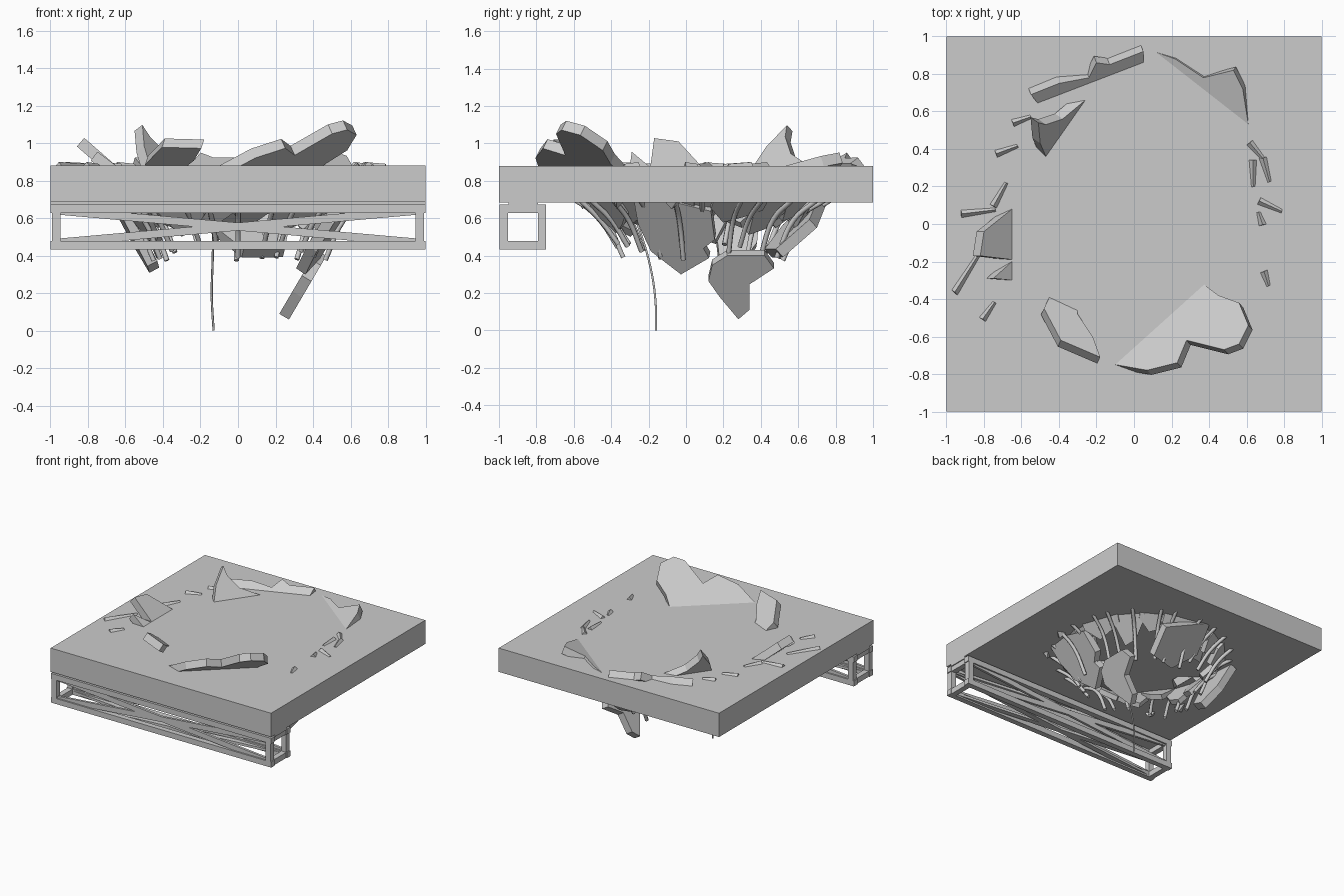
import bpy, bmesh, math, random
from mathutils import Vector

if "Cube" in bpy.data.objects:
    bpy.data.objects.remove(bpy.data.objects["Cube"])

random.seed(4)
CX, CY = 0.0, 0.09          # centre of the broken ring


def finish(bm, name):
    bmesh.ops.recalc_face_normals(bm, faces=bm.faces)
    me = bpy.data.meshes.new(name)
    bm.to_mesh(me)
    bm.free()
    ob = bpy.data.objects.new(name, me)
    bpy.context.collection.objects.link(ob)
    return ob


def box(name, lo, hi):
    bm = bmesh.new()
    bmesh.ops.create_cube(bm, size=1)
    for v in bm.verts:
        v.co = [l + (c + 0.5) * (h - l) for c, l, h in zip(v.co, lo, hi)]
    return finish(bm, name)


def bar(name, a, b, w, d):
    """Straight bar from a to b with a rectangular section."""
    a, b = Vector(a), Vector(b)
    bm = bmesh.new()
    bmesh.ops.create_cube(bm, size=1)
    for v in bm.verts:
        v.co = (v.co.x * w, v.co.y * d, v.co.z * (b - a).length)
    ob = finish(bm, name)
    ob.location = (a + b) / 2
    ob.rotation_mode = 'QUATERNION'
    ob.rotation_quaternion = (b - a).to_track_quat('Z', 'Y')
    return ob


def plate(name, o, az, slope, pts, z0=0.88, th=0.06):
    """Broken plate: plan outline lying on a plane that rises outward along az."""
    a = math.radians(az)
    n = Vector((math.cos(a), math.sin(a)))
    down = Vector((n.x * slope, n.y * slope, -1)).normalized() * th
    bm = bmesh.new()
    vs = [bm.verts.new((x, y, z0 + slope * ((x - o[0]) * n.x + (y - o[1]) * n.y)))
          for x, y in pts]
    f = bm.faces.new(vs)
    r = bmesh.ops.extrude_face_region(bm, geom=[f], use_keep_orig=True)
    for v in r['geom']:
        if isinstance(v, bmesh.types.BMVert):
            v.co += down
    return finish(bm, name)


def rod(name, pts, radius):
    cu = bpy.data.curves.new(name, 'CURVE')
    cu.dimensions = '3D'
    cu.resolution_u = 5
    cu.bevel_depth = radius
    cu.bevel_resolution = 1
    cu.use_fill_caps = True
    s = cu.splines.new('BEZIER')
    s.bezier_points.add(len(pts) - 1)
    for p, co in zip(s.bezier_points, pts):
        p.co = co
        p.handle_left_type = p.handle_right_type = 'AUTO'
    ob = bpy.data.objects.new(name, cu)
    bpy.context.collection.objects.link(ob)


# Ceiling slab
box("slab", (-1, -1, 0.685), (1, 1, 0.88))

# Lattice girder under the front edge
Y, Z = (-0.975, -0.77), (0.455, 0.65)
for y in Y:
    for z in Z:
        bar("girder_chord", (-1, y, z), (1, y, z), 0.045, 0.045)
    for x in (-0.97, 0.97):
        bar("girder_post", (x, y, Z[0]), (x, y, Z[1]), 0.045, 0.045)
    for s in (1, -1):
        bar("girder_side_brace", (-0.96 * s, y, 0.47), (0.96 * s, y, 0.64), 0.02, 0.042)
for z in Z:
    for x in (-0.97, 0.97):
        bar("girder_tie", (x, Y[0], z), (x, Y[1], z), 0.045, 0.045)
    for s in (1, -1):
        bar("girder_flat_brace", (-0.96 * s, Y[0], z), (0.96 * s, Y[1], z), 0.042, 0.02)
box("girder_packing", (-1, -0.95, 0.667), (1, -0.79, 0.687))

# Large plates that break through the top of the slab
plate("front_right_plate", (-0.1, -0.75), -48, 0.67,
      [(-.1, -.75), (.07, -.78), (.23, -.74), (.28, -.62), (.48, -.67), (.56, -.64),
       (.61, -.54), (.56, -.42), (.45, -.38), (.37, -.32), (.2, -.2), (.05, -.1),
       (-.1, -.2), (-.15, -.3), (-.12, -.5)])
plate("front_left_plate", (-0.39, -0.42), -115, 0.8,
      [(-.48, -.45), (-.39, -.62), (-.18, -.71), (-.22, -.6), (-.3, -.48), (-.3, -.3), (-.4, -.28)])
plate("back_left_plate", (-0.47, 0.36), 145, 1.6,
      [(-.47, .36), (-.5, .43), (-.51, .54), (-.47, .53), (-.38, .56), (-.26, .66),
       (-.2, .5), (-.28, .36), (-.4, .3)])
plate("left_plate", (-0.65, 0), 180, 0.87,
      [(-.65, .08), (-.8, -.04), (-.82, -.17), (-.65, -.19), (-.48, -.15), (-.4, -.02), (-.5, .1)])
plate("left_small_plate", (-0.65, 0), 180, 0.75,
      [(-.65, -.2), (-.75, -.29), (-.65, -.3), (-.5, -.33), (-.5, -.2)])
plate("back_rim_plate", (-0.25, 0.78), 111, 0.8,
      [(-.55, .69), (-.4, .75), (-.24, .78), (-.2, .86), (-.13, .85), (.05, .92),
       (.05, .7), (-.1, .6), (-.4, .5)], 0.905)
plate("back_right_rim_plate", (0.1, 0.93), 52, 0.4,
      [(.05, .94), (.22, .88), (.37, .78), (.53, .82), (.58, .72), (.61, .53),
       (.5, .42), (.3, .4), (.1, .6)])

# Plates hanging below
plate("right_hanging_plate", (0.58, -0.05), -8, 1.5,
      [(.57, -.28), (.56, .14), (.46, .16), (.42, .1), (.39, .13), (.31, -.02), (.37, -.18), (.46, -.25)], 0.74)
plate("lowest_plate", (0.42, 0.3), 0, 1.7,
      [(.39, .14), (.42, .22), (.42, .42), (.38, .47), (.33, .34), (.25, .34), (.22, .28), (.29, .18), (.34, .12)], 0.43, .06)
plate("back_hanging_plate", (0.1, 0.75), 105, 0.95,
      [(.28, .66), (-.1, .72), (-.14, .52), (.03, .42), (.25, .48)], 0.72)
plate("left_hanging_plate", (-0.62, 0.25), 185, 1.9,
      [(-.62, .14), (-.62, .4), (-.5, .38), (-.42, .28), (-.43, .18)], 0.72)

# Thin splinters just showing above the slab: heading, centre, length
for az, x, y, l in ((25, -.6, .56, .1), (25, -.68, .4, .12), (65, -.72, .16, .14),
                    (10, -.83, .07, .18), (60, -.89, -.25, .26), (60, -.78, -.46, .11),
                    (-45, .66, .39, .12), (-70, .71, .29, .13), (-85, .64, .27, .14),
                    (-20, .73, .1, .13), (100, .68, .03, .07), (-65, .71, -.29, .08)):
    a = math.radians(az)
    t = Vector((math.cos(a), math.sin(a)))
    n = Vector((-t.y, t.x))
    c = Vector((x, y))
    if n.dot(c - Vector((CX, CY))) < 0:
        n = -n
    pts = [c - t * l / 2, c + t * l / 2 - n * .01, c + t * l * .6 - n * .13,
           c - n * .22, c - t * l * .7 - n * .12]
    plate("rim_splinter", (x, y), math.degrees(math.atan2(n.y, n.x)), 1.0,
          [tuple(p) for p in pts], 0.9, 0.045)

# Ragged ring of smaller shards around the underside
for i in range(18):
    a = math.tau * i / 18 + random.uniform(-.06, .06)
    w = random.uniform(.11, .16)
    r1, r0 = random.uniform(.59, .63), random.uniform(.4, .5)
    pts = [(r1, -w), (r1 - .02, w), (.54, w * .9), (r0 + .03, w * .3), (r0, -w * .4), (.55, -w)]
    c, s = math.cos(a), math.sin(a)
    plate("ring_shard", (CX + .63 * c, CY + .63 * s), math.degrees(a), random.uniform(.9, 1.4),
          [(CX + r * c - t * s, CY + r * s + t * c) for r, t in pts], 0.76, 0.04)

# Bent reinforcing rods
for i in range(24):
    a = math.tau * i / 24 + random.uniform(-.05, .05)
    e = random.uniform(.42, .48)
    zb = random.uniform(.37, .47)
    rod("bent_rod", [(CX + r * math.cos(a), CY + r * math.sin(a), z)
                     for r, z in ((.69, .7), (e + .1, .59), (e, zb))], 0.014)

# Loose hanging wire
rod("hanging_wire", [(-.13, -.27, .6), (-.135, -.2, .38), (-.14, -.165, .18), (-.13, -.16, 0)], 0.006)
